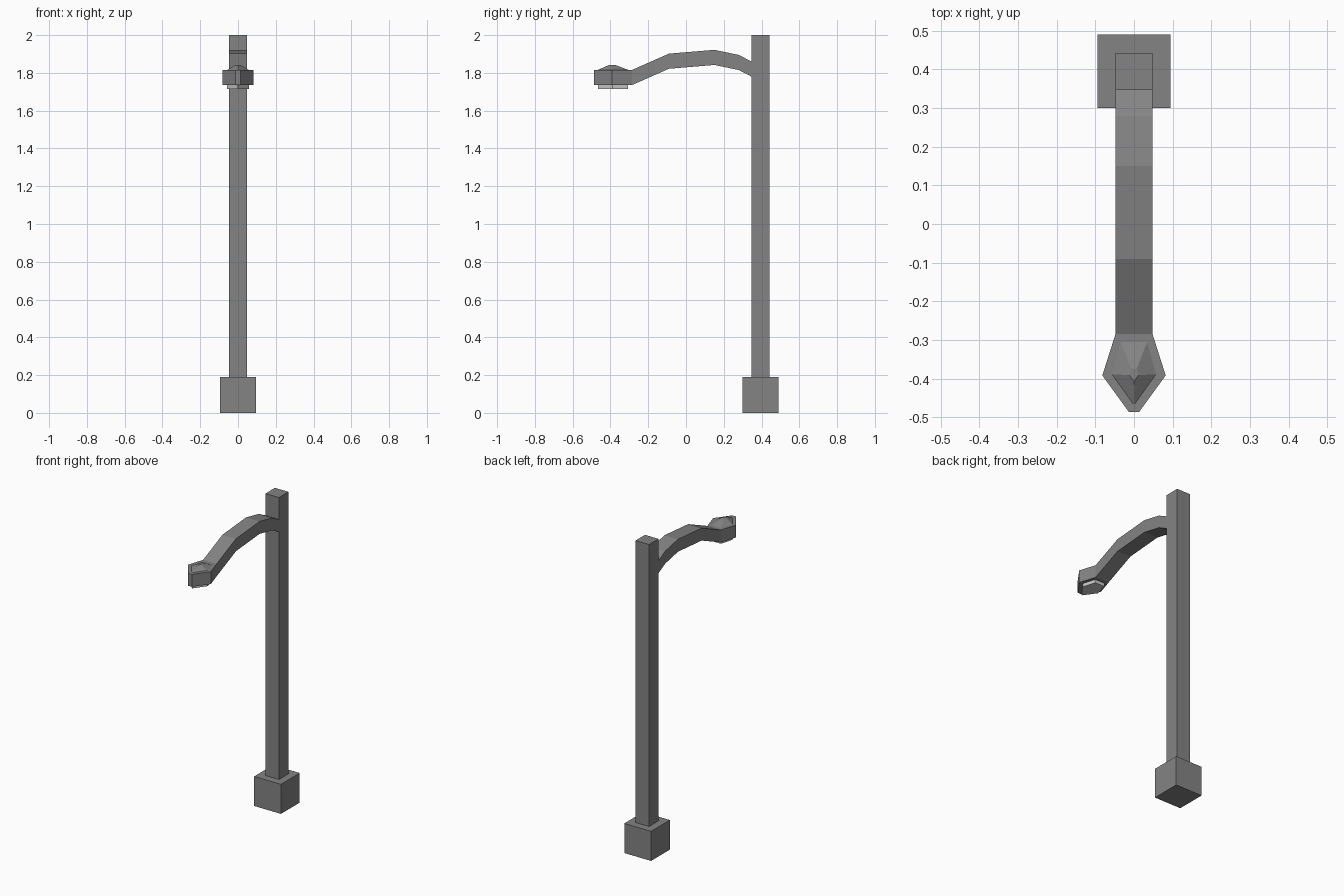
import bpy, bmesh
from mathutils import Vector

if "Cube" in bpy.data.objects:
    bpy.data.objects.remove(bpy.data.objects["Cube"])


def material(name, v):
    m = bpy.data.materials.new(name)
    m.diffuse_color = (v, v, v, 1)
    m.use_nodes = True
    m.node_tree.nodes["Principled BSDF"].inputs["Base Color"].default_value = m.diffuse_color
    return m


GREY = material("dark grey metal", 0.23)
GLOW = material("pale lamp glass", 0.6)


def loft(name, rings, mat):
    """Skin matching rings of points and cap both ends."""
    bm = bmesh.new()
    rows = [[bm.verts.new(p) for p in ring] for ring in rings]
    n = len(rows[0])
    for a, b in zip(rows, rows[1:]):
        for i in range(n):
            j = (i + 1) % n
            bm.faces.new((a[i], a[j], b[j], b[i]))
    bm.faces.new(rows[0][::-1])
    bm.faces.new(rows[-1])
    bmesh.ops.recalc_face_normals(bm, faces=bm.faces)
    me = bpy.data.meshes.new(name)
    bm.to_mesh(me)
    bm.free()
    me.materials.append(mat)
    ob = bpy.data.objects.new(name, me)
    bpy.context.collection.objects.link(ob)
    return ob


def box(name, half, y, z0, z1):
    sq = [(-half, y - half), (half, y - half), (half, y + half), (-half, y + half)]
    loft(name, [[(px, py, z) for px, py in sq] for z in (z0, z1)], GREY)


def mirrored(right):
    """Closed outline from its right half, listed back to front."""
    return right + [(-x, y) for x, y in reversed(right) if x > 0]


def at(outline, z, scale=1.0, centre=(0, -0.392)):
    cx, cy = centre
    return [(cx + (x - cx) * scale, cy + (y - cy) * scale, z) for x, y in outline]


# Base block and post
box("base_block", 0.095, 0.395, 0, 0.19)
box("post", 0.048, 0.395, 0.19, 2.0)

# Bent arm: constant-height section swept along its upper edge
W, H = 0.048, 0.08
path = [(0.347, 1.86), (0.28, 1.895), (0.15, 1.922), (-0.09, 1.902), (-0.285, 1.816)]
loft("arm", [[(-W, y, z), (W, y, z), (W, y, z - H), (-W, y, z - H)] for y, z in path], GREY)

# Lamp head
head = mirrored([(W, -0.285), (0.082, -0.392), (0.013, -0.487)])
loft("lamp_head", [at(head, 1.736), at(head, 1.816)], GREY)

# Faceted cap above and glass below, sharing an inset outline
inset = mirrored([(0.034, -0.306), (0.057, -0.389), (0.002, -0.466)])
loft("lamp_cap", [at(inset, 1.816), at(inset, 1.842, 0.2)], GREY)
loft("lamp_glass", [at(inset, 1.715), at(inset, 1.736)], GLOW)
